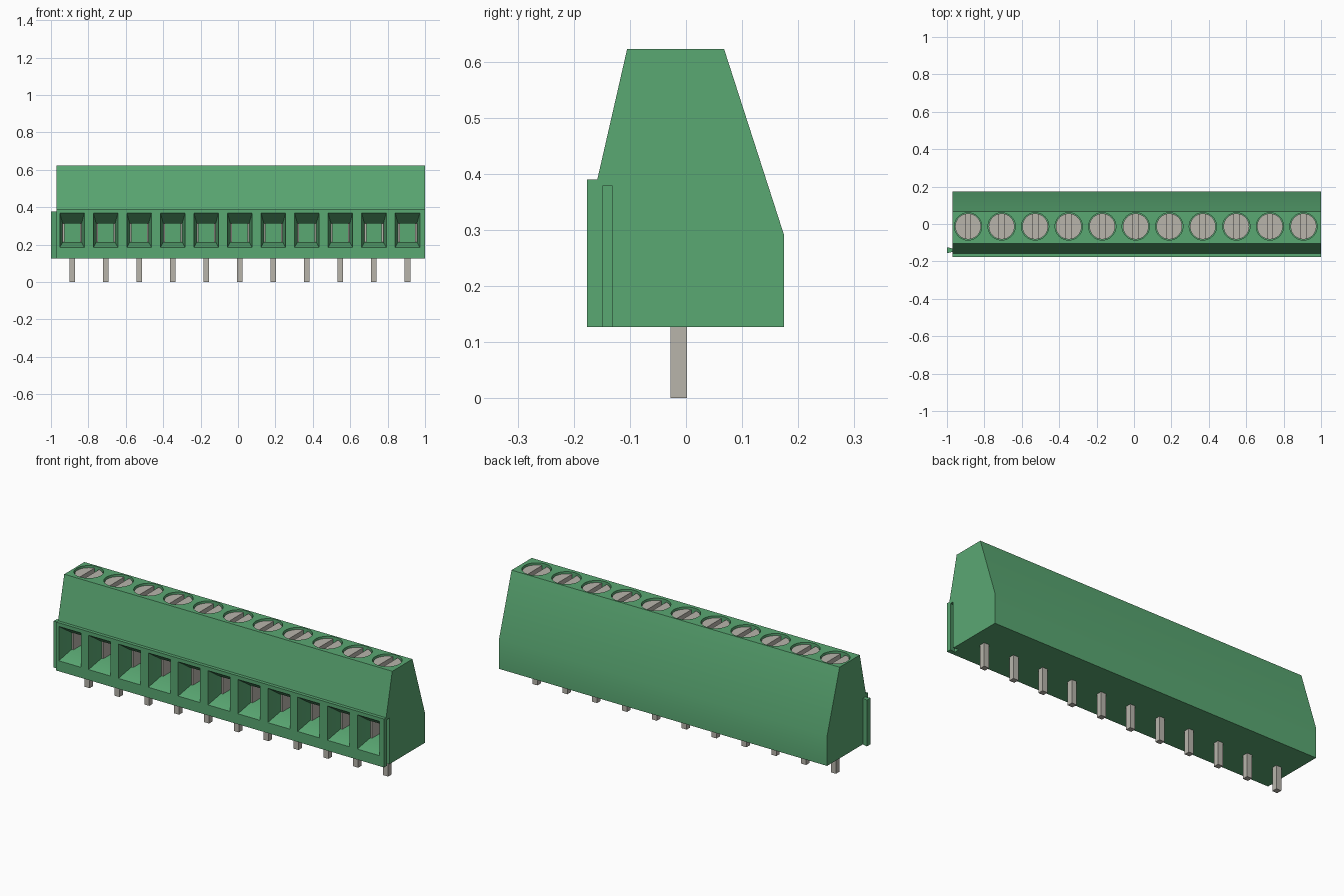
import bpy, bmesh
from mathutils import Matrix

if "Cube" in bpy.data.objects:
    bpy.data.objects.remove(bpy.data.objects["Cube"])

COUNT, PITCH, FIRST = 11, 0.1793, -0.887
LEFT, RIGHT = -0.97, 1.0
BASE, TOP, SCREW_Y = 0.127, 0.622, -0.013
centres = [FIRST + i * PITCH for i in range(COUNT)]


def material(name, rgb):
    m = bpy.data.materials.new(name)
    m.use_nodes = True
    m.diffuse_color = (*rgb, 1)
    m.node_tree.nodes["Principled BSDF"].inputs["Base Color"].default_value = (*rgb, 1)
    return m


green = material("green plastic", (0.102, 0.392, 0.171))
metal = material("grey metal", (0.48, 0.46, 0.41))


def loft(bm, rings):
    """Closed solid through rings of equal point count."""
    loops = [[bm.verts.new(p) for p in ring] for ring in rings]
    n = len(loops[0])
    for a, b in zip(loops, loops[1:]):
        for i in range(n):
            j = (i + 1) % n
            bm.faces.new((a[i], a[j], b[j], b[i]))
    bm.faces.new(loops[0][::-1])
    bm.faces.new(loops[-1])


def box(bm, x0, x1, y0, y1, z0, z1):
    loft(bm, [[(x0, y0, z), (x1, y0, z), (x1, y1, z), (x0, y1, z)] for z in (z0, z1)])


def cylinder(bm, x, radius, z0, z1):
    bmesh.ops.create_cone(bm, cap_ends=True, segments=48, radius1=radius, radius2=radius,
                          depth=z1 - z0, matrix=Matrix.Translation((x, SCREW_Y, (z0 + z1) / 2)))


def finish(bm, name, mat):
    bmesh.ops.recalc_face_normals(bm, faces=bm.faces)
    mesh = bpy.data.meshes.new(name)
    bm.to_mesh(mesh)
    bm.free()
    mesh.materials.append(mat)
    obj = bpy.data.objects.new(name, mesh)
    bpy.context.collection.objects.link(obj)
    return obj


def cut(obj, cutter):
    mod = obj.modifiers.new("cut", 'BOOLEAN')
    mod.operation, mod.solver, mod.object = 'DIFFERENCE', 'EXACT', cutter
    bpy.ops.object.select_all(action='DESELECT')
    bpy.context.view_layer.objects.active = obj
    obj.select_set(True)
    bpy.ops.object.modifier_apply(modifier=mod.name)
    bpy.data.objects.remove(cutter)
    bpy.ops.object.shade_smooth_by_angle(angle=0.5)


def dovetail(bm, x0, x1, z0, z1):
    """Narrow at x0, wide at x1."""
    y = -0.14
    loft(bm, [[(x0, y - 0.009, z), (x1, y - 0.016, z), (x1, y + 0.016, z), (x0, y + 0.009, z)]
              for z in (z0, z1)])


# Housing: side profile extruded along x
profile = [(-0.176, BASE), (-0.176, 0.39), (-0.158, 0.39), (-0.105, TOP),
           (0.068, TOP), (0.175, 0.29), (0.175, BASE)]
bm = bmesh.new()
loft(bm, [[(x, y, z) for y, z in profile] for x in (LEFT, RIGHT)])
housing = finish(bm, "housing", green)

# Wire entries: tapered mouth, then a straight pocket
bm = bmesh.new()
for x in centres:
    rings = []
    for y, half, z0, z1 in ((-0.2, 0.066, 0.184, 0.37), (-0.176, 0.066, 0.184, 0.37),
                            (-0.095, 0.05, 0.215, 0.312), (0.08, 0.05, 0.215, 0.312)):
        rings.append([(x - half, y, z0), (x + half, y, z0), (x + half, y, z1), (x - half, y, z1)])
    loft(bm, rings)
cut(housing, finish(bm, "entry_cutter", green))

# Screw wells and the interlocking groove
bm = bmesh.new()
for x in centres:
    cylinder(bm, x, 0.073, 0.54, 0.7)
dovetail(bm, RIGHT + 0.001, RIGHT - 0.03, BASE - 0.05, 0.378)
cut(housing, finish(bm, "well_cutter", green))

# Interlocking rib on the other end
bm = bmesh.new()
dovetail(bm, LEFT + 0.001, -1.0, BASE, 0.378)
finish(bm, "interlocking_rib", green)

# Slotted screws
bm, slots = bmesh.new(), bmesh.new()
for x in centres:
    cylinder(bm, x, 0.069, 0.535, 0.612)
    box(slots, x - 0.014, x + 0.014, SCREW_Y - 0.1, SCREW_Y + 0.1, 0.585, 0.7)
screws = finish(bm, "screws", metal)
cut(screws, finish(slots, "slot_cutter", metal))

# Metal clamp cheeks inside each entry
bm = bmesh.new()
for x in centres:
    for side in (-1, 1):
        inner, outer = sorted((x + side * 0.041, x + side * 0.051))
        box(bm, inner, outer, -0.085, 0.078, 0.214, 0.313)
finish(bm, "clamp_cheeks", metal)

# Solder pins
bm = bmesh.new()
for x in centres:
    box(bm, x - 0.015, x + 0.015, SCREW_Y - 0.015, SCREW_Y + 0.015, 0, BASE + 0.02)
finish(bm, "pins", metal)
